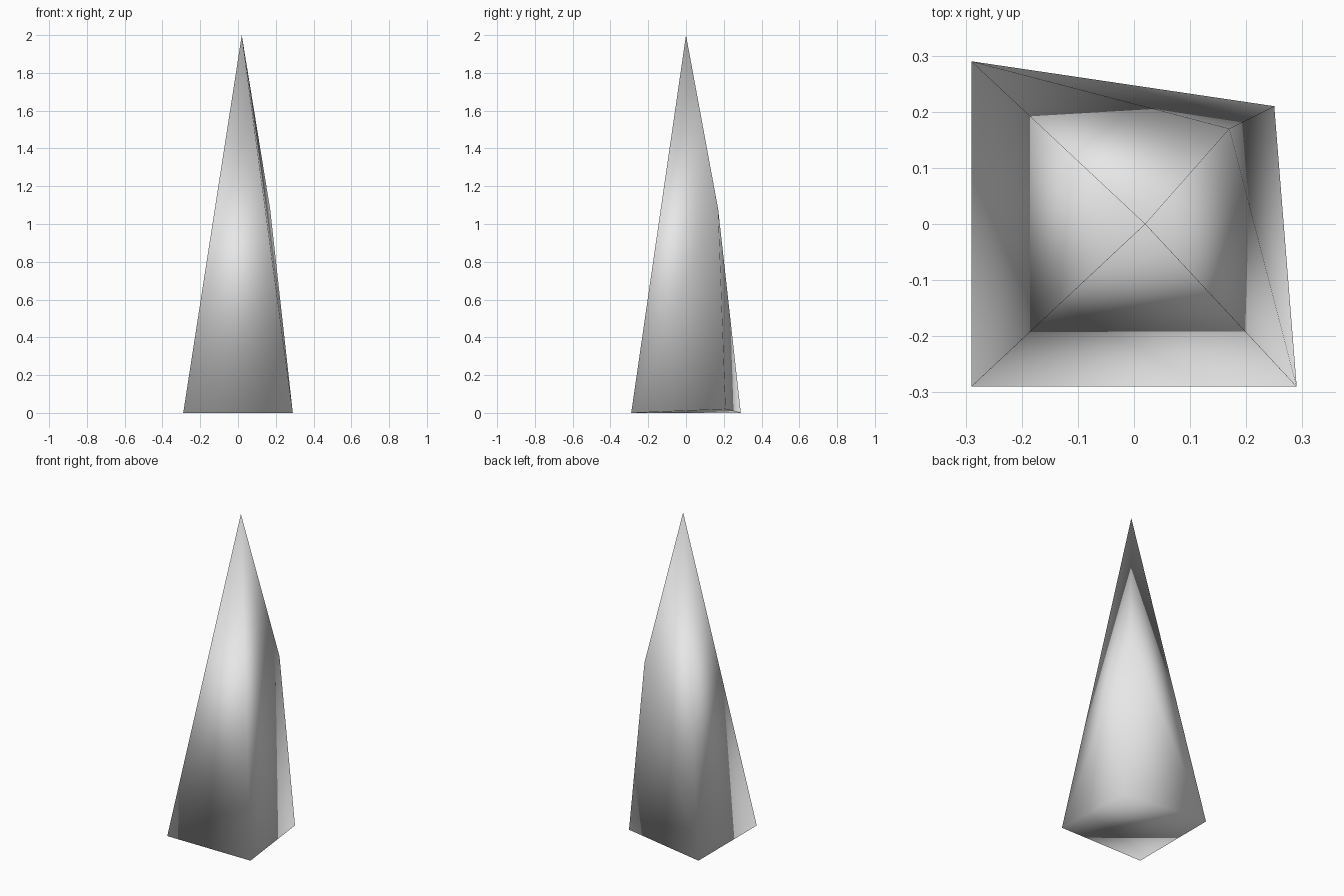
import bpy, bmesh, math
from mathutils import Matrix, Vector

cube = bpy.data.objects.get("Cube")
if cube:
    bpy.data.objects.remove(cube, do_unlink=True)

HALF, HEIGHT = 0.29, 2.0

# Square four-sided spike
bm = bmesh.new()
bmesh.ops.create_cone(bm, cap_ends=True, cap_tris=False, segments=4,
                      radius1=HALF * math.sqrt(2), radius2=0, depth=HEIGHT,
                      matrix=Matrix.Translation((0, 0, HEIGHT / 2))
                      @ Matrix.Rotation(math.radians(45), 4, 'Z'))
bmesh.ops.remove_doubles(bm, verts=bm.verts[:], dist=0.001)

tip = max(bm.verts, key=lambda v: v.co.z)
corner = max(bm.verts, key=lambda v: v.co.x + v.co.y - v.co.z)

# Split the back left ridge halfway up and crease it out to both neighbours
ridge = next(e for e in tip.link_edges if corner in e.verts)
_, knee = bmesh.utils.edge_split(ridge, tip, 0.5)
base = [v for v in bm.verts if v not in (tip, knee, corner)]
for face in list(knee.link_faces):
    outer = next(v for v in face.verts if v in base)
    bmesh.utils.face_split(face, knee, outer)

# Lean the tip, bulge the knee and pull in the chipped corner
tip.co = Vector((0.02, 0, HEIGHT))
knee.co = Vector((0.17, 0.17, 1.08))
corner.co = Vector((0.25, 0.21, 0.02))
bmesh.ops.recalc_face_normals(bm, faces=bm.faces[:])

# The whole shard is softly shaded, underside included
for face in bm.faces:
    face.smooth = True
mesh = bpy.data.meshes.new("spike")
bm.to_mesh(mesh)
bm.free()
spike = bpy.data.objects.new("spike", mesh)
bpy.context.collection.objects.link(spike)

# Plain grey
grey = bpy.data.materials.new("light_grey")
grey.use_nodes = True
color = (0.8, 0.8, 0.8, 1)
grey.diffuse_color = color
grey.node_tree.nodes["Principled BSDF"].inputs["Base Color"].default_value = color
mesh.materials.append(grey)
